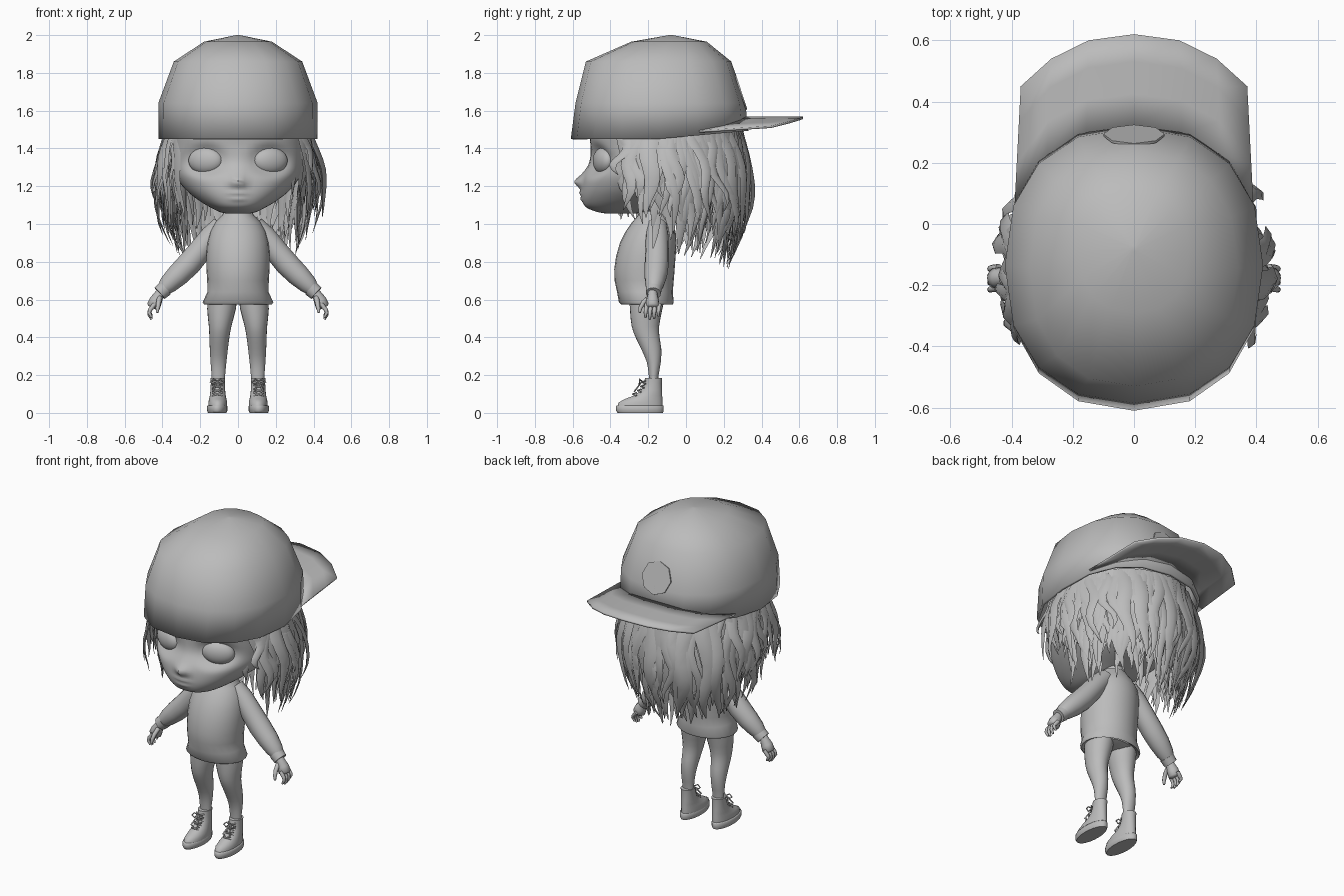
import bpy, bmesh, math, random
from mathutils import Vector

if "Cube" in bpy.data.objects:
    bpy.data.objects.remove(bpy.data.objects["Cube"])
random.seed(7)

grey = bpy.data.materials.new("plain_grey")
grey.use_nodes = True
COLOUR = (0.5, 0.5, 0.5, 1)
grey.diffuse_color = COLOUR
next(n for n in grey.node_tree.nodes if n.type == 'BSDF_PRINCIPLED').inputs["Base Color"].default_value = COLOUR
parts = []


def finish(name, bm):
    """Turn a bmesh into a named, coloured object."""
    bmesh.ops.recalc_face_normals(bm, faces=bm.faces)
    mesh = bpy.data.meshes.new(name)
    bm.to_mesh(mesh)
    bm.free()
    mesh.materials.append(grey)
    obj = bpy.data.objects.new(name, mesh)
    bpy.context.collection.objects.link(obj)
    parts.append(obj)
    return obj


def bridge(bm, rings, bottom=True, top=True):
    """Skin a series of closed rings."""
    rows = [[bm.verts.new(p) for p in ring] for ring in rings]
    n = len(rows[0])
    for a, b in zip(rows, rows[1:]):
        for i in range(n):
            bm.faces.new((a[i], a[(i + 1) % n], b[(i + 1) % n], b[i]))
    if bottom:
        bm.faces.new(rows[0][::-1])
    if top:
        bm.faces.new(rows[-1])


def squared(value, power):
    return math.copysign(abs(value) ** (2 / power), value)


def oval(z, x, rx, front, back, n, power=2):
    """Horizontal ellipse between a front and a back y; a higher power is boxier."""
    cy, ry = (front + back) / 2, (back - front) / 2
    angles = [math.tau * i / n for i in range(n)]
    return [Vector((x + rx * squared(math.sin(a), power), cy + ry * squared(math.cos(a), power), z)) for a in angles]


def refine(rows, steps):
    """Smoothly interpolate extra rows between the given ones."""
    result = []
    for i in range(len(rows) - 1):
        before, after = rows[max(i - 1, 0)], rows[min(i + 2, len(rows) - 1)]
        for k in range(steps):
            t = k / steps
            result.append([b + .5 * t * (c - a + t * (2 * a - 5 * b + 4 * c - d + t * (3 * (b - c) + d - a)))
                           for a, b, c, d in zip(before, rows[i], rows[i + 1], after)])
    return result + [rows[-1]]


def loft(name, rows, x=0, n=24, bottom=True, power=2):
    """Rows hold z, half width, front y, back y."""
    bm = bmesh.new()
    bridge(bm, [oval(z, x, rx, f, b, n, power) for z, rx, f, b in rows], bottom)
    return finish(name, bm)


def tube(name, points, radii, n=12):
    """Round limb along a path."""
    pts = [Vector(p) for p in points]
    rings = []
    for i, p in enumerate(pts):
        d = (pts[min(i + 1, len(pts) - 1)] - pts[max(i - 1, 0)]).normalized()
        side = d.cross(Vector((0, 1, 0))).normalized()
        up = side.cross(d)
        rings.append([p + radii[i] * (side * math.cos(math.tau * k / n) + up * math.sin(math.tau * k / n))
                      for k in range(n)])
    bm = bmesh.new()
    bridge(bm, rings)
    return finish(name, bm)


def bell(x, z, cx, cz, sx, sz, power=1):
    """Soft bump of height one around a point on the face."""
    return math.exp(-(((x - cx) / sx) ** 2 + ((z - cz) / sz) ** 2) ** power)


# Cap crown: an open shell whose rim rises towards the back
crown = loft("cap_crown", [
    (1.45, .42, -.61, .33), (1.64, .422, -.585, .314), (1.86, .34, -.53, .24),
    (1.965, .18, -.29, .11), (2.0, .01, -.09, -.07)], n=16, bottom=False, power=2.3)
for v in crown.data.vertices:
    if v.co.z < 1.5:
        v.co.z += max(0, v.co.y + .15) * .09
shell = crown.modifiers.new("thickness", 'SOLIDIFY')
shell.thickness, shell.offset = .015, -1

# Arched brim at the back
bm = bmesh.new()
columns = []
for u, reach in ((-1, .45), (-.73, .54), (-.4, .6), (0, .62), (.4, .6), (.73, .54), (1, .45)):
    inner = Vector((.39 * u, -.14 + .46 * (1 - abs(.93 * u) ** 2.3) ** .435, 1.57 - .075 * u * u))
    outer = Vector((.37 * u, reach, 1.568 - .048 * u * u))
    columns.append([bm.verts.new(inner.lerp(outer, t)) for t in (0, .35, .7, 1)])
for a, b in zip(columns, columns[1:]):
    for i in range(3):
        bm.faces.new((a[i], b[i], b[i + 1], a[i + 1]))
brim = finish("cap_brim", bm)
brim.modifiers.new("thickness", 'SOLIDIFY').thickness = .012

# Plain eight-sided patch on the back of the crown
bm = bmesh.new()
bmesh.ops.create_cone(bm, segments=8, radius1=.1, radius2=.1, depth=.008, cap_ends=True)
patch = finish("cap_patch", bm)
patch.location = (0, .29, 1.7)
patch.rotation_euler = (math.radians(-72), 0, 0)

# Head with sculpted eye sockets, nose and lips
head = loft("head", refine([
    (1.055, .06, -.42, -.27), (1.065, .1, -.475, -.2), (1.09, .15, -.53, -.12), (1.13, .215, -.55, 0),
    (1.185, .28, -.552, .1), (1.25, .328, -.54, .16), (1.32, .352, -.512, .2),
    (1.4, .366, -.505, .23), (1.5, .37, -.51, .24), (1.65, .36, -.48, .22)], 6), n=80, power=2.3)
for v in head.data.vertices:
    x, y, z = v.co
    if y < -.2:
        v.co.y += (.036 * bell(abs(x), z, .172, 1.335, .105, .078, 2) - .036 * bell(x, z, 0, 1.222, .04, .03)
                   - .014 * bell(x, z, 0, 1.255, .03, .05)
                   - .011 * bell(x, z, 0, 1.163, .045, .012) - .009 * bell(x, z, 0, 1.132, .038, .012))
loft("neck", [(1.0, .065, -.24, -.11), (1.1, .06, -.25, -.12)])

# Hair: wavy tapered locks hanging around the sides and back
LIMIT = math.radians(115)
STEPS = 9


def lock(bm, angle, bulge, tip, width):
    drift, wave, phase = random.uniform(-.2, .2), random.uniform(.02, .07), random.uniform(0, 6)
    rings = []
    for i in range(STEPS + 1):
        t = i / STEPS
        z = 1.5 + (tip - 1.5) * t
        fall = (1.5 - z) / .75
        a = angle + drift * t + wave * math.sin(phase + 9 * t)
        m = 1 + bulge * (1 + .6 * abs(math.sin(a))) * math.sin(math.pi * min(1, fall)) - .16 * fall * fall
        m += .03 * t * math.sin(phase * 2 + 8 * t)
        out = Vector((math.sin(a), math.cos(a), 0))
        along = Vector((math.cos(a), -math.sin(a), 0))
        c = Vector((.365 * m * out.x, -.14 + .42 * m * out.y, z))
        w = width * (1 - t ** 3) + .002
        rings.append([c - along * w, c + out * w * .45, c + along * w, c - out * w * .25])
    bridge(bm, rings)


for layer, count, low, high, rise in (("outer", 65, .11, .19, .3), ("middle", 60, .03, .12, .24), ("inner", 60, -.06, .04, .2)):
    bm = bmesh.new()
    for i in range(count):
        angle = LIMIT * (2 * (i + random.random()) / count - 1)
        tip = .76 + .26 * random.random() + rise * (angle / LIMIT) ** 2
        lock(bm, angle, random.uniform(low, high), tip, random.uniform(.024, .048))
    finish(layer + "_hair", bm)

# Sweater body with flared hem
loft("sweater", [
    (.6, .13, -.31, -.1), (.575, .18, -.345, -.07), (.585, .187, -.355, -.065), (.64, .162, -.365, -.07),
    (.7, .163, -.378, -.065), (.76, .167, -.38, -.06), (.83, .168, -.37, -.055), (.9, .163, -.35, -.05),
    (.96, .148, -.32, -.055), (1.01, .12, -.285, -.075), (1.045, .085, -.255, -.1), (1.065, .075, -.25, -.11)])
loft("hips", [(.575, .05, -.26, -.14), (.59, .13, -.3, -.1), (.65, .15, -.32, -.09)])

for side, s in (("left", 1), ("right", -1)):
    # Eyeball resting in its socket
    bm = bmesh.new()
    bmesh.ops.create_uvsphere(bm, u_segments=24, v_segments=14, radius=1)
    eye = finish(side + "_eye", bm)
    eye.location, eye.scale, eye.rotation_euler.z = (s * .172, -.438, 1.335), (.095, .048, .07), s * .36

    # Sleeve and cuff
    tube(side + "_sleeve",
         [(s * x, y, z) for x, y, z in ((.085, -.155, .99), (.14, -.153, .935), (.2, -.153, .86), (.26, -.155, .788),
                                        (.32, -.16, .728), (.37, -.167, .68), (.395, -.17, .654))],
         [.055, .06, .062, .064, .06, .05, .038], 16)
    tube(side + "_cuff", [(s * .385, -.17, .66), (s * .415, -.173, .633)], [.043, .04], 16)

    # Hand with four fingers and a thumb
    tube(side + "_palm",
         [(s * x, -.177, z) for x, z in ((.4, .65), (.418, .625), (.435, .595), (.447, .565), (.452, .555))],
         [.026, .026, .034, .036, .024])
    for i, finger in enumerate(("index", "middle", "ring", "little")):
        y, drop = -.208 + .022 * i, (.01, 0, .005, .018)[i]
        tube(f"{side}_{finger}_finger",
             [(s * .442, y, .575), (s * .466, y * 1.02, .545), (s * .47, y * 1.03, .52 + drop), (s * .457, y * 1.03, .495 + drop)],
             [.012, .011, .01, .006], 8)
    tube(side + "_thumb", [(s * .415, -.195, .61), (s * .42, -.225, .585), (s * .425, -.242, .555), (s * .428, -.245, .53)],
         [.014, .013, .011, .006], 8)

    # Leg
    loft(side + "_leg", refine([
        (.62, .077, -.3, -.11), (.55, .076, -.297, -.125), (.46, .06, -.288, -.142), (.4, .053, -.267, -.14),
        (.34, .048, -.238, -.131), (.27, .042, -.208, -.133), (.2, .036, -.197, -.145), (.15, .033, -.195, -.147)], 2))
    for v in parts[-1].data.vertices:
        v.co.x += s * (.104 - .02 * min(1, max(0, (v.co.z - .2) / .38)) ** 2)

    # Laced boot
    cx = s * .11
    loft(side + "_sole", [(0, .049, -.362, -.122), (.012, .054, -.37, -.118), (.035, .054, -.37, -.118),
                          (.04, .05, -.365, -.122)], cx)
    loft(side + "_boot", [(.036, .05, -.362, -.124), (.055, .05, -.357, -.124), (.073, .046, -.325, -.125),
                          (.092, .042, -.275, -.126), (.12, .039, -.237, -.127), (.155, .037, -.222, -.128),
                          (.185, .039, -.217, -.126), (.186, .03, -.205, -.135)], cx - s * .003)
    for i, (y, z) in enumerate(((-.275, .095), (-.25, .114), (-.234, .136), (-.227, .158))):
        for d in (1, -1):
            tube(f"{side}_lace_{i}_{d}", [(cx - d * .026, y + .012, z - .004), (cx, y - .006, z + .004), (cx + d * .026, y + .012, z + .012)],
                 [.0045] * 3, 6)
    for d in (1, -1):
        tube(f"{side}_bow_{d}", [(cx, -.234, .168), (cx + d * .02, -.246, .178), (cx + d * .036, -.246, .162),
                                 (cx + d * .02, -.248, .15), (cx, -.234, .165)], [.004] * 5, 6)
        tube(f"{side}_lace_end_{d}", [(cx, -.234, .166), (cx + d * .014, -.256, .136), (cx + d * .024, -.275, .112)],
             [.004] * 3, 6)

# Smooth shading with sharp creases kept
bpy.ops.object.select_all(action='DESELECT')
for obj in parts:
    obj.select_set(True)
bpy.context.view_layer.objects.active = parts[0]
bpy.ops.object.shade_smooth_by_angle(angle=math.radians(60))
